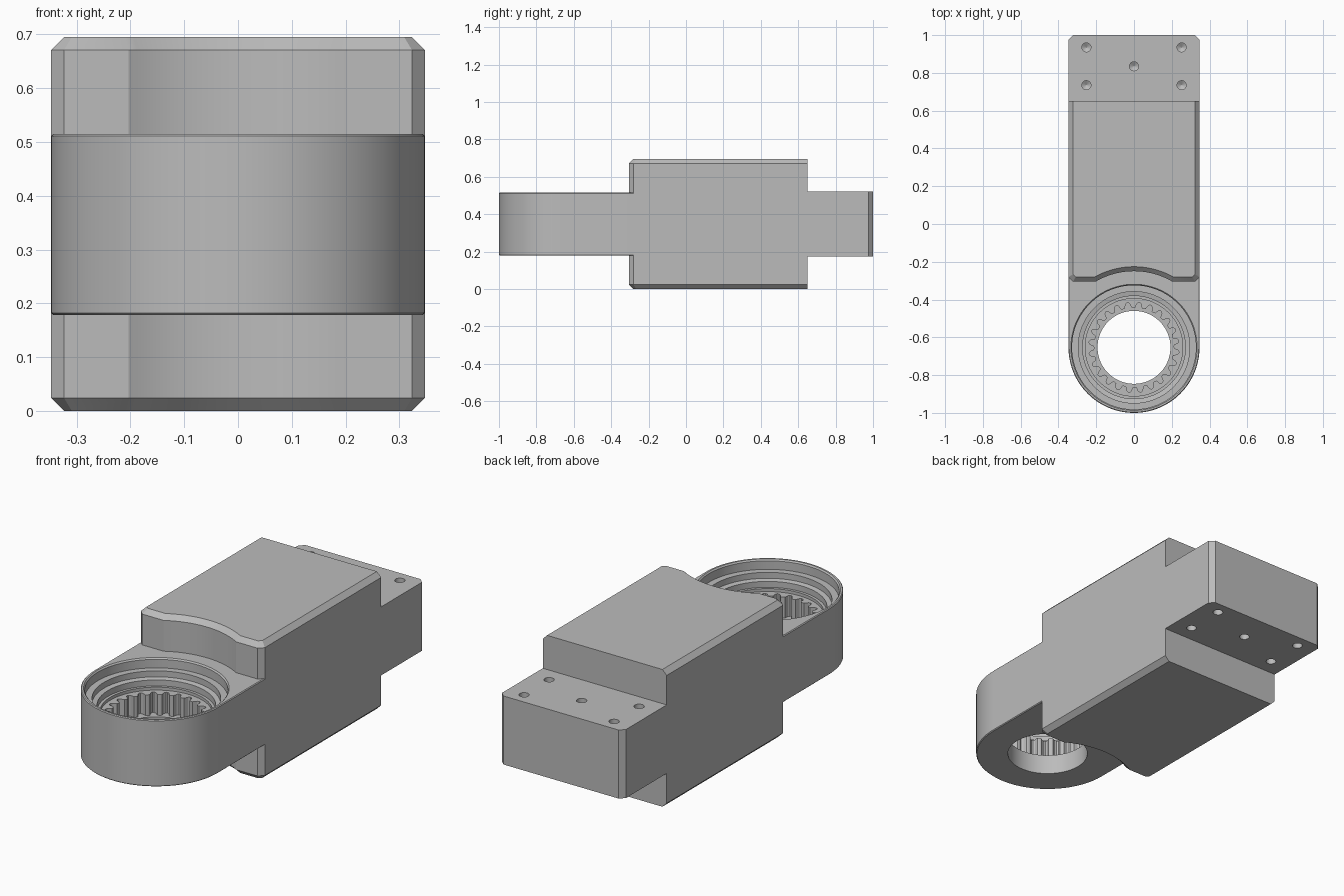
import bpy
import bmesh
from math import sin, cos, pi, sqrt, asin, radians

if "Cube" in bpy.data.objects:
    bpy.data.objects.remove(bpy.data.objects["Cube"])

HALF = 0.347        # half width of the whole body
EYE_Y = -0.653      # centre of the splined eye
CH = 0.024          # main chamfer
TEETH = 24

grey = bpy.data.materials.new("machined grey")
grey.use_nodes = True
grey.diffuse_color = (0.5, 0.5, 0.5, 1)
grey.node_tree.nodes["Principled BSDF"].inputs["Base Color"].default_value = (0.5, 0.5, 0.5, 1)


def loft(name, levels):
    """Solid through stacked outlines: levels = [(z, [(x, y), ...]), ...]"""
    bm = bmesh.new()
    rings = [[bm.verts.new((x, y, z)) for x, y in pts] for z, pts in levels]
    n = len(rings[0])
    for low, high in zip(rings, rings[1:]):
        for i in range(n):
            j = (i + 1) % n
            bm.faces.new((low[i], low[j], high[j], high[i]))
    bm.faces.new(rings[0][::-1])
    bm.faces.new(rings[-1])
    bmesh.ops.recalc_face_normals(bm, faces=bm.faces)
    mesh = bpy.data.meshes.new(name)
    bm.to_mesh(mesh)
    bm.free()
    obj = bpy.data.objects.new(name, mesh)
    bpy.context.collection.objects.link(obj)
    mesh.materials.append(grey)
    return obj


def activate(obj):
    bpy.ops.object.select_all(action="DESELECT")
    obj.select_set(True)
    bpy.context.view_layer.objects.active = obj


def cut(obj, cutter):
    mod = obj.modifiers.new("cut", "BOOLEAN")
    mod.operation = "DIFFERENCE"
    mod.solver = "EXACT"
    mod.object = cutter
    activate(obj)
    bpy.ops.object.modifier_apply(modifier=mod.name)
    bpy.data.objects.remove(cutter)


def smooth(obj):
    activate(obj)
    bpy.ops.object.shade_smooth_by_angle(angle=radians(25))


def circle(r, n, x=0.0, y=0.0):
    return [(x + r * cos(2 * pi * i / n), y + r * sin(2 * pi * i / n)) for i in range(n)]


# Main block: chamfered, with a concave front that clears the eye
def block_outline(inset):
    w, front, r = HALF - inset, -0.305 + inset, 0.403 + inset
    c = CH - inset * 0.4
    span = asin(sqrt(r * r - (front - EYE_Y) ** 2) / r)
    steps = 24
    arc = [(r * sin(a), EYE_Y + r * cos(a))
           for a in (-span + 2 * span * i / steps for i in range(steps + 1))]
    return ([(-w, 0.65), (-w, front + c), (-w + c, front)] + arc
            + [(w - c, front), (w, front + c), (w, 0.65)])


block = loft("main_block", [(0, block_outline(CH)), (CH, block_outline(0)),
                            (0.695 - CH, block_outline(0)), (0.695, block_outline(CH))])
smooth(block)


# Eye arm: round-nosed plate
def arm_outline(inset):
    r = HALF - inset
    n = 72
    nose = [(r * cos(pi + pi * i / n), EYE_Y + r * sin(pi + pi * i / n)) for i in range(n + 1)]
    return nose + [(r, -0.24), (-r, -0.24)]


arm = loft("eye_arm", [(0.178, arm_outline(0.004)), (0.182, arm_outline(0)),
                       (0.511, arm_outline(0)), (0.515, arm_outline(0.004))])

# Stepped bore with internal spline teeth
tooth = [0.21, 0.21, 0.212, 0.232, 0.239, 0.239, 0.232, 0.212]
count = TEETH * len(tooth)


def bore_ring(r):
    radii = tooth if r is None else [r] * len(tooth)
    return [(radii[i % 8] * cos(2 * pi * i / count), EYE_Y + radii[i % 8] * sin(2 * pi * i / count))
            for i in range(count)]


steps = [(0.15, 0.193), (0.28, 0.193), (0.28, None), (0.385, None), (0.385, 0.258),
         (0.4, 0.258), (0.4, 0.272), (0.43, 0.272), (0.435, 0.295), (0.465, 0.295),
         (0.465, 0.328), (0.508, 0.328), (0.515, 0.334), (0.54, 0.334)]
cut(arm, loft("bore_cutter", [(z, bore_ring(r)) for z, r in steps]))
smooth(arm)

# Rear mounting tab with chamfered corners
tab_shape = [(-HALF, 0.65), (HALF, 0.65), (HALF, 1 - CH), (HALF - CH, 1),
             (-HALF + CH, 1), (-HALF, 1 - CH)]
LOW, HIGH = 0.175, 0.522
tab = loft("mounting_tab", [(LOW, tab_shape), (HIGH, tab_shape)])

# Blind screw holes with conical ends, on both faces of the tab
spots = [(sx * 0.252, y) for sx in (-1, 1) for y in (0.735, 0.935)] + [(0, 0.835)]
for x, y in spots:
    for face, out in ((LOW, -1), (HIGH, 1)):
        profile = [(0.02, 0.024), (-0.07, 0.024), (-0.084, 0.002)]
        cut(tab, loft("hole_cutter", [(face + out * d, circle(r, 20, x, y)) for d, r in profile]))
smooth(tab)
